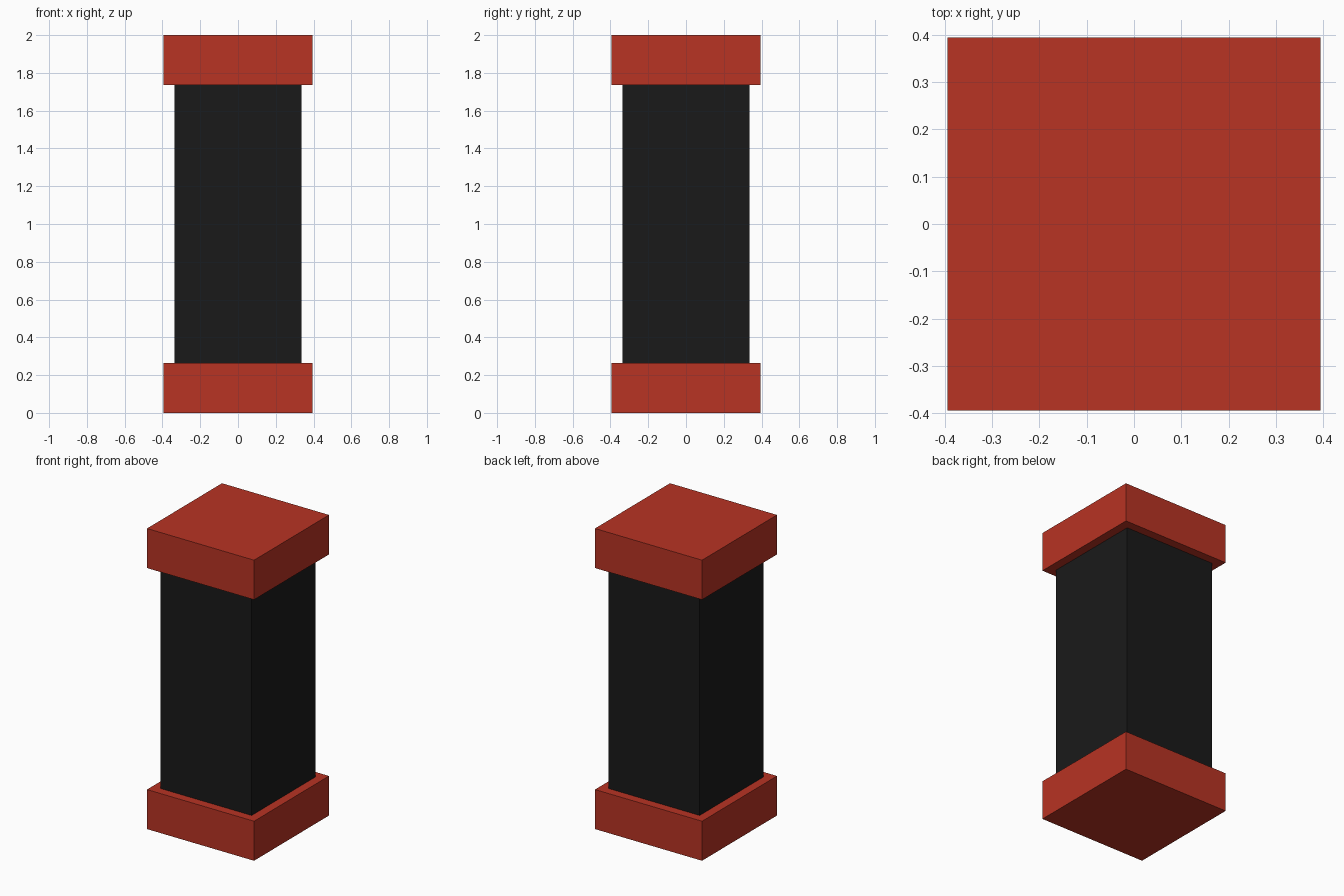
import bpy

if "Cube" in bpy.data.objects:
    bpy.data.objects.remove(bpy.data.objects["Cube"])


def material(name, color):
    mat = bpy.data.materials.new(name)
    mat.diffuse_color = (*color, 1.0)
    mat.use_nodes = True
    mat.node_tree.nodes["Principled BSDF"].inputs["Base Color"].default_value = mat.diffuse_color
    return mat


def box(name, half, z0, z1, mat):
    """Square block spanning z0..z1, centred on the z axis."""
    bpy.ops.mesh.primitive_cube_add(size=1, location=(0, 0, (z0 + z1) / 2))
    obj = bpy.context.object
    obj.name = name
    obj.scale = (2 * half, 2 * half, z1 - z0)
    bpy.ops.object.transform_apply(location=False, rotation=False, scale=True)
    obj.data.materials.append(mat)
    return obj


red = material("red", (0.48, 0.033, 0.017))
black = material("black", (0.01, 0.01, 0.01))

HEIGHT, CAP = 2.0, 0.263

# Matching red blocks at both ends
box("bottom_cap", 0.394, 0, CAP, red)
box("top_cap", 0.394, HEIGHT - CAP, HEIGHT, red)

# Dark square shaft between them
box("shaft", 0.335, CAP, HEIGHT - CAP, black)
